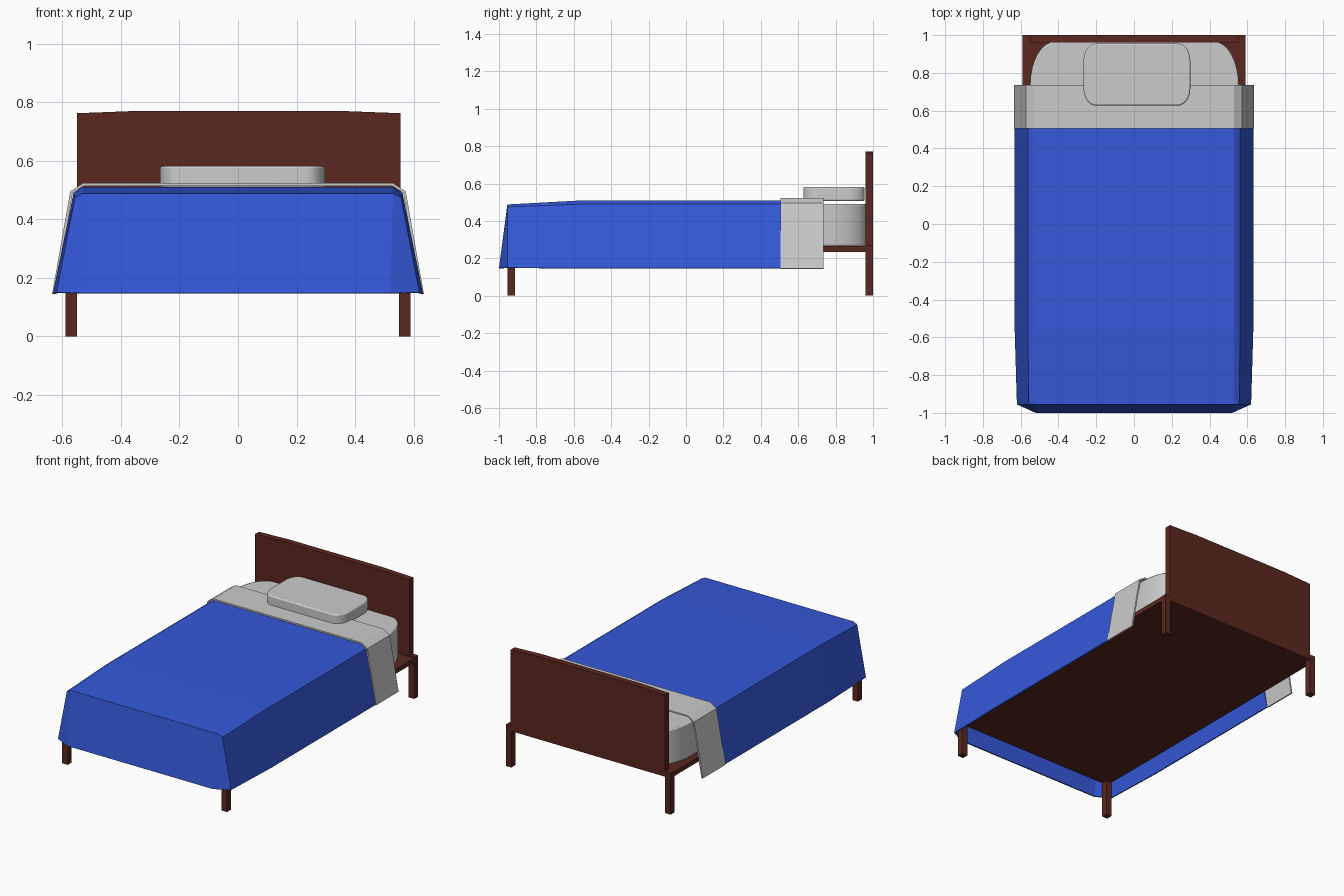
import bpy, bmesh, math

if "Cube" in bpy.data.objects:
    bpy.data.objects.remove(bpy.data.objects["Cube"])


def material(name, rgb):
    m = bpy.data.materials.new(name)
    m.diffuse_color = (*rgb, 1)
    m.use_nodes = True
    m.node_tree.nodes["Principled BSDF"].inputs["Base Color"].default_value = m.diffuse_color
    return m


WOOD = material("dark wood", (0.105, 0.021, 0.014))
BLUE = material("blue cloth", (0.035, 0.1, 0.7))


def make(name, verts, faces, mat=None):
    me = bpy.data.meshes.new(name)
    me.from_pydata(verts, [], faces)
    bm = bmesh.new()
    bm.from_mesh(me)
    bmesh.ops.recalc_face_normals(bm, faces=bm.faces)
    bm.to_mesh(me)
    bm.free()
    ob = bpy.data.objects.new(name, me)
    bpy.context.collection.objects.link(ob)
    if mat:
        me.materials.append(mat)
    return ob


def prism(name, outline, place, a, b, mat=None):
    """Extrude a closed 2D outline between depths a and b."""
    n = len(outline)
    verts = [place(u, v, d) for d in (a, b) for u, v in outline]
    faces = [list(range(n)), list(range(n, 2 * n))]
    faces += [(i, (i + 1) % n, n + (i + 1) % n, n + i) for i in range(n)]
    return make(name, verts, faces, mat)


def upright(u, v, d):
    return (u, v, d)


def facing(u, v, d):
    return (u, d, v)


def box(name, x0, x1, y0, y1, z0, z1, mat):
    return prism(name, [(x0, y0), (x1, y0), (x1, y1), (x0, y1)], upright, z0, z1, mat)


def rounded(x0, x1, y0, y1, rx, ry, seg=8):
    pts = []
    for k, (cx, cy) in enumerate([(x1 - rx, y1 - ry), (x0 + rx, y1 - ry),
                                  (x0 + rx, y0 + ry), (x1 - rx, y0 + ry)]):
        for i in range(seg + 1):
            t = (k + i / seg) * math.pi / 2
            pts.append((cx + rx * math.cos(t), cy + ry * math.sin(t)))
    return pts


def cushion(name, outline, z0, z1, bevel):
    ob = prism(name, outline, upright, z0, z1)
    mod = ob.modifiers.new("soft edge", 'BEVEL')
    mod.width, mod.segments, mod.angle_limit = bevel, 2, math.radians(50)
    bpy.context.view_layer.objects.active = ob
    ob.select_set(True)
    bpy.ops.object.shade_smooth_by_angle(angle=math.radians(30))
    ob.select_set(False)


def drape(name, sections, mat=None, foot=None):
    """Cloth hanging over the bed: sections are (y, hem, shoulder, top) with (half width, z)."""
    verts, faces = [], []
    for y, *pts in sections:
        verts += [(-x, y, z) for x, z in pts] + [(x, y, z) for x, z in reversed(pts)]
    for s in range(len(sections) - 1):
        for i in range(5):
            a = s * 6 + i
            faces.append((a, a + 1, a + 7, a + 6))
    if foot:
        x, y, z = foot
        a, n = len(verts) - 6, len(verts)
        verts += [(-x, y, z), (x, y, z)]
        faces += [(a, a + 1, a + 2, n), (n, a + 2, a + 3, n + 1), (n + 1, a + 3, a + 4, a + 5)]
    ob = make(name, verts, faces, mat)
    # make the outward side face up so the thickness goes inward
    if sum(p.normal.z * p.area for p in ob.data.polygons) < 0:
        ob.data.flip_normals()
    mod = ob.modifiers.new("thickness", 'SOLIDIFY')
    mod.thickness, mod.offset = 0.01, -1


# wooden base, legs and headboard
box("base", -0.59, 0.59, -0.955, 0.97, 0.235, 0.265, WOOD)
for side, x in (("left", -0.59), ("right", 0.55)):
    box(f"front_leg_{side}", x, x + 0.04, -0.955, -0.915, 0, 0.25, WOOD)
    box(f"back_leg_{side}", x, x + 0.04, 0.96, 1.0, 0, 0.268, WOOD)
board = [(-0.55, 0.235), (0.555, 0.235), (0.555, 0.762), (0.345, 0.77), (-0.34, 0.77), (-0.55, 0.762)]
prism("headboard", board, facing, 0.96, 1.0, WOOD)

# mattress and pillow
cushion("mattress", rounded(-0.55, 0.555, -0.92, 0.965, 0.13, 0.23), 0.265, 0.49, 0.008)
cushion("pillow", rounded(-0.267, 0.298, 0.627, 0.955, 0.065, 0.09), 0.506, 0.582, 0.008)

# blanket with sloping foot end, and the turned-down sheet
drape("blanket", [
    (0.51, (0.632, 0.147), (0.562, 0.49), (0.53, 0.51)),
    (-0.55, (0.632, 0.147), (0.562, 0.49), (0.53, 0.51)),
    (-0.955, (0.62, 0.15), (0.557, 0.475), (0.53, 0.488)),
], BLUE, foot=(0.52, -1.0, 0.147))
drape("folded_sheet", [
    (0.735, (0.635, 0.145), (0.573, 0.495), (0.53, 0.523)),
    (0.505, (0.635, 0.145), (0.573, 0.495), (0.53, 0.523)),
])
